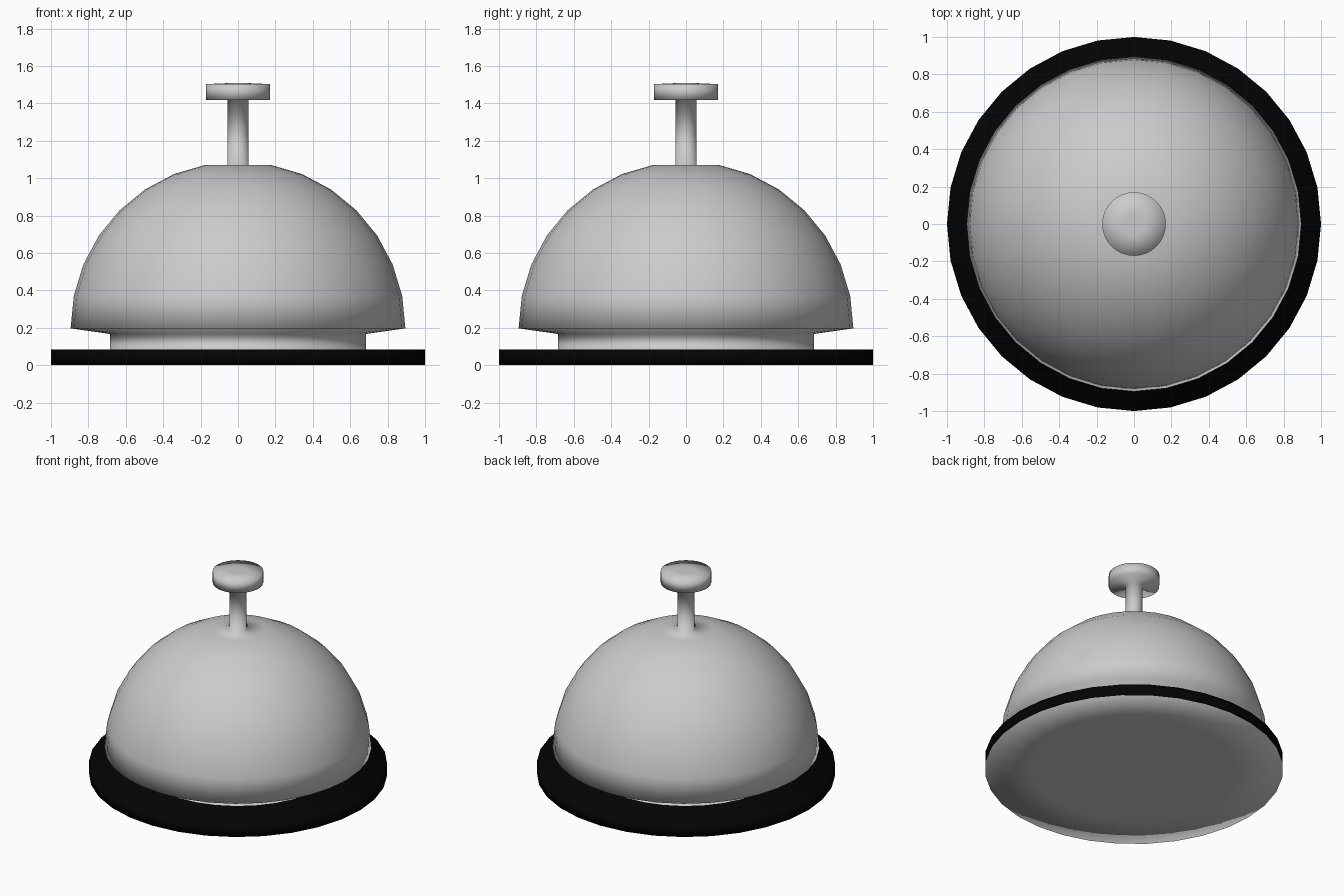
import bpy, bmesh
from math import sin, cos, pi

if "Cube" in bpy.data.objects:
    bpy.data.objects.remove(bpy.data.objects["Cube"])

SIDES = 32


def lathe(name, profile, black_rows=()):
    """Revolve (radius, z) points around z; radius 0 becomes a pole."""
    bm = bmesh.new()
    rings = []
    for r, z in profile:
        if r == 0:
            rings.append([bm.verts.new((0, 0, z))] * SIDES)
        else:
            rings.append([bm.verts.new((r * cos(2 * pi * i / SIDES), r * sin(2 * pi * i / SIDES), z))
                          for i in range(SIDES)])
    for row, (a, b) in enumerate(zip(rings, rings[1:])):
        for i in range(SIDES):
            j = (i + 1) % SIDES
            face = bm.faces.new(dict.fromkeys((a[i], a[j], b[j], b[i])))
            face.smooth = True
            face.material_index = int(row in black_rows)
    mesh = bpy.data.meshes.new(name)
    bm.to_mesh(mesh)
    bm.free()
    obj = bpy.data.objects.new(name, mesh)
    bpy.context.collection.objects.link(obj)
    for mat in (grey, black):
        mesh.materials.append(mat)
    return obj


grey = None  # default grey slot
black = bpy.data.materials.new("black")
black.diffuse_color = (0.001, 0.001, 0.001, 1)
black.use_nodes = True
black.node_tree.nodes["Principled BSDF"].inputs["Base Color"].default_value = black.diffuse_color

# One smooth turned body: flat underside, black base rim, neck,
# hemispherical bell, plunger stem and button
underside = [(0, 0), (0.685, 0)]
base = [(1, 0), (1, 0.083), (0.685, 0.083)]
neck = [(0.685, 0.167)]
dome = [(0.895 * cos(pi * k / 16), 0.197 + 0.893 * sin(pi * k / 16)) for k in range(7)]
plunger = [(0.178, 1.07), (0.056, 1.07), (0.056, 1.418),
           (0.17, 1.418), (0.17, 1.503), (0.06, 1.508), (0, 1.508)]
lathe("desk_bell", underside + base + neck + dome + plunger, black_rows=(2, 3))
